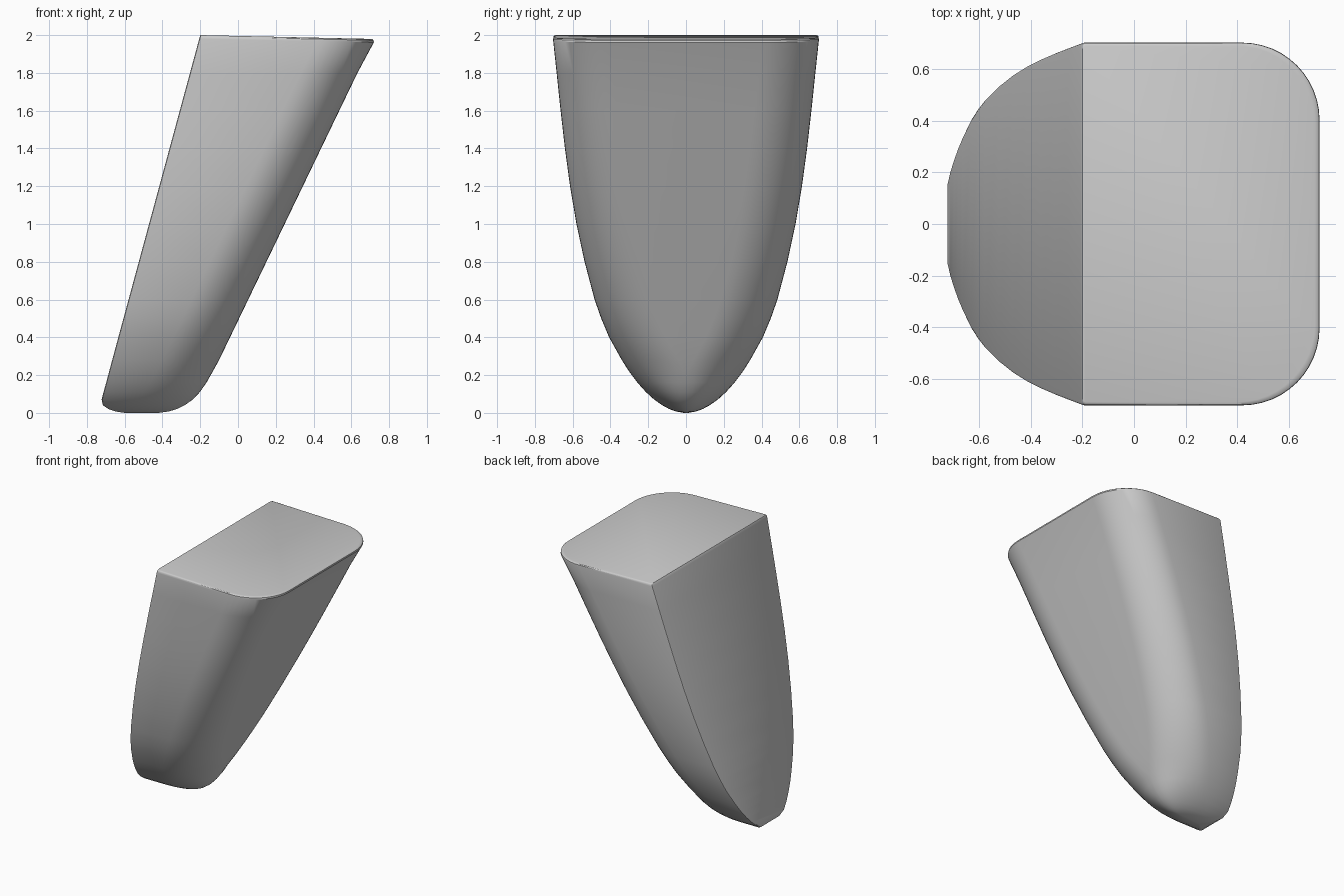
import bpy, bmesh, math

if "Cube" in bpy.data.objects:
    bpy.data.objects.remove(bpy.data.objects["Cube"])

# Profiles by height: (z, left x, right x, half width)
LOW = [(0, -.60, -.42, .012), (.008, -.65, -.365, .055), (.02, -.685, -.325, .088),
       (.04, -.715, -.283, .125), (.07, -.722, -.24, .168), (.11, -.712, -.202, .212),
       (.16, -.698, -.167, .257), (.22, -.682, -.133, .302), (.28, -.666, -.1, .34)]
WIDTHS = [(.28, .34), (.4, .407), (.5, .449), (.6, .484), (.8, .537), (1.0, .58),
          (1.2, .614), (1.4, .641), (1.6, .664), (1.8, .685), (1.98, .703)]

rings = list(LOW)
for z, w in WIDTHS[1:]:
    rings.append((z, -.2 - .271 * (2 - z), -.1 + .482 * (z - .28), w))
# Softened upper rim
rings += [(1.992, -.202, .718, .702), (1.998, -.2, .712, .697), (2.0, -.2, .70, .69)]


def section(z, xl, xr, w):
    """D-shaped outline: flat rear, straight sides, rounded leading corners."""
    rx = min(.30, (xr - xl) * .62)
    ry = min(.30, w * .97)
    b = min(.012, w * .3)
    half = [(xl, w - b), (xl + b * .3, w - b * .3), (xl + b, w)]
    for i in range(13):
        a = math.pi / 2 * (1 - i / 12)
        half.append((xr - rx + rx * math.cos(a), w - ry + ry * math.sin(a)))
    pts = half + [(x, -y) for x, y in reversed(half)]
    # The top slopes down slightly toward the leading side
    return [(x, y, z - max(0, z - 1.8) / .2 * .02 * (x + .2) / .9) for x, y in pts]


# Slanted tapered body
bm = bmesh.new()
loops = [[bm.verts.new(p) for p in section(*r)] for r in rings]
n = len(loops[0])
for a, b in zip(loops, loops[1:]):
    for i in range(n):
        j = (i + 1) % n
        bm.faces.new((a[i], a[j], b[j], b[i]))
bm.faces.new(loops[0])
bm.faces.new(loops[-1])
bmesh.ops.recalc_face_normals(bm, faces=bm.faces)
mesh = bpy.data.meshes.new("slanted_body")
bm.to_mesh(mesh)
bm.free()
body = bpy.data.objects.new("slanted_body", mesh)
bpy.context.collection.objects.link(body)

grey = bpy.data.materials.new("plain grey")
grey.diffuse_color = (.6, .6, .6, 1)
grey.use_nodes = True
grey.node_tree.nodes["Principled BSDF"].inputs["Base Color"].default_value = grey.diffuse_color
mesh.materials.append(grey)

bpy.context.view_layer.objects.active = body
body.select_set(True)
bpy.ops.object.shade_smooth_by_angle(angle=math.radians(32))
